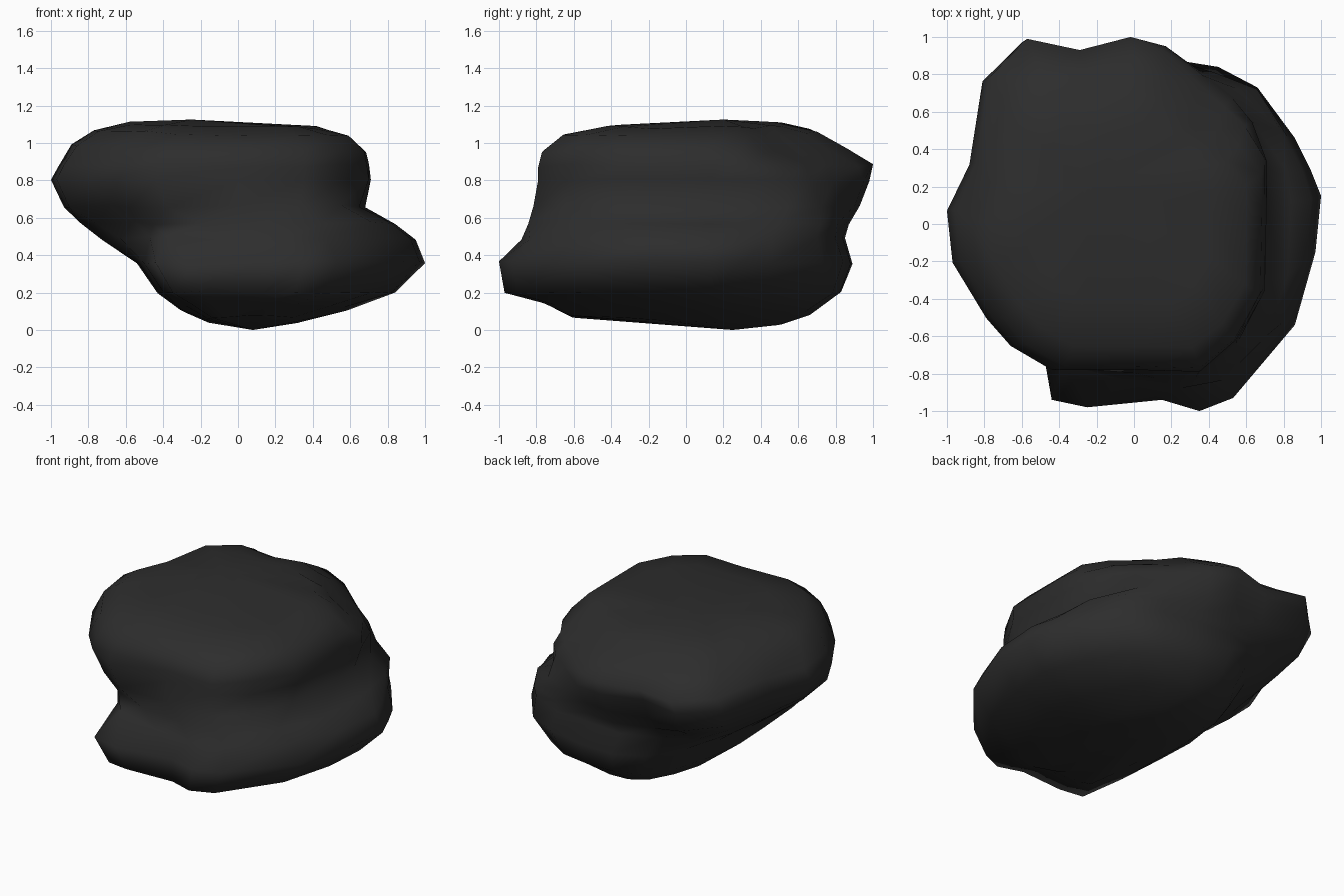
import bpy, bmesh, random

if "Cube" in bpy.data.objects:
    bpy.data.objects.remove(bpy.data.objects["Cube"])

random.seed(4)

# Plan outlines of the lower slab and the overhanging upper block (same point count)
SLAB = [(1, .15), (.94, .3), (.86, .46), (.66, .73), (.45, .84), (.2, .88), (-.05, .89),
        (-.25, .8), (-.4, .6), (-.5, .35), (-.54, .05), (-.53, -.25), (-.5, -.6),
        (-.44, -.94), (-.25, -.98), (.15, -.94), (.35, -1), (.53, -.93), (.86, -.54), (.97, -.15)]
UPPER = [(.71, .15), (.71, .35), (.68, .6), (.6, .78), (.4, .87), (.17, .97), (-.03, 1),
         (-.31, .93), (-.6, .99), (-.81, .78), (-.88, .33), (-1, .08), (-.97, -.2),
         (-.79, -.5), (-.66, -.65), (-.44, -.78), (0, -.78), (.35, -.79), (.55, -.62), (.7, -.35)]

# Height, x min, x max, y min, y max, blend from slab to upper block
LEVELS = [(.03, -.17, .34, -.62, .52, 0), (.09, -.31, .58, -.76, .67, 0),
          (.2, -.43, .84, -.97, .83, 0), (.36, -.54, 1, -1, .89, 0),
          (.49, -.73, .95, -.88, .85, .25), (.57, -.84, .84, -.83, .87, .6),
          (.66, -.93, .68, -.80, .93, .9), (.8, -1, .71, -.79, .98, 1),
          (.88, -.96, .70, -.79, 1, 1), (.97, -.89, .685, -.77, .86, 1),
          (1.055, -.77, .60, -.66, .70, 1), (1.095, -.58, .42, -.42, .52, 1)]

# Chips and bulges: level -> {outline point: factor from the middle}
CHIPS = {4: {12: .9, 13: .78, 14: .9, 3: 1.02, 4: 1.02},
         5: {12: .93, 13: .82, 14: .88, 15: .96, 2: 1.03, 3: 1.05, 4: 1.04, 17: 1.04, 18: 1.04},
         6: {13: .93, 14: .94, 15: .97, 3: 1.0, 17: 1.02, 18: 1.04, 19: .97},
         7: {2: .93, 3: .88, 4: .93},
         8: {2: .88, 3: .81, 4: .86, 5: .95},
         9: {2: .85, 3: .75, 4: .83, 5: .93, 8: .94},
         10: {2: .86, 3: .79, 4: .86, 5: .95, 8: .96},
         11: {3: .9}}


def normalised(points):
    xs, ys = zip(*points)
    return [((x - min(xs)) / (max(xs) - min(xs)), (y - min(ys)) / (max(ys) - min(ys)))
            for x, y in points]


slab, upper = normalised(SLAB), normalised(UPPER)
bm = bmesh.new()
rings = []
for level, (z, x0, x1, y0, y1, t) in enumerate(LEVELS):
    ring = []
    mixed = normalised([(a[0] + (b[0] - a[0]) * t, a[1] + (b[1] - a[1]) * t)
                        for a, b in zip(slab, upper)])
    for k, (u, v) in enumerate(mixed):
        f = CHIPS.get(level, {}).get(k, 1)
        x, y = (x0 + (x1 - x0) * u) * f, (y0 + (y1 - y0) * v) * f
        dz = random.uniform(-.008, .008)
        if z > .95:                     # top tilts up to the back left
            dz += -.02 * x + .015 * y - .05 * max(0, x + y - .5)
        elif z < .15:                   # underside lowest at the back
            dz += .02 - .035 * y
        ring.append(bm.verts.new((x, y, max(z + dz, .005))))
    rings.append(ring)

# Skin between the rings, then close the underside and the top
n = len(SLAB)
for a, b in zip(rings, rings[1:]):
    for i in range(n):
        j = (i + 1) % n
        bm.faces.new((a[i], a[j], b[j], b[i]))
low = bm.verts.new((.08, .25, 0))
high = bm.verts.new((-.25, .2, 1.125))
for i in range(n):
    j = (i + 1) % n
    bm.faces.new((rings[0][j], rings[0][i], low))
    bm.faces.new((rings[-1][i], rings[-1][j], high))
bmesh.ops.recalc_face_normals(bm, faces=bm.faces)
for f in bm.faces:
    f.smooth = True

mesh = bpy.data.meshes.new("boulder")
bm.to_mesh(mesh)
bm.free()
stone = bpy.data.materials.new("charcoal stone")
stone.diffuse_color = (.026, .026, .026, 1)
stone.use_nodes = True
stone.node_tree.nodes["Principled BSDF"].inputs["Base Color"].default_value = stone.diffuse_color
mesh.materials.append(stone)
boulder = bpy.data.objects.new("boulder", mesh)
bpy.context.collection.objects.link(boulder)
